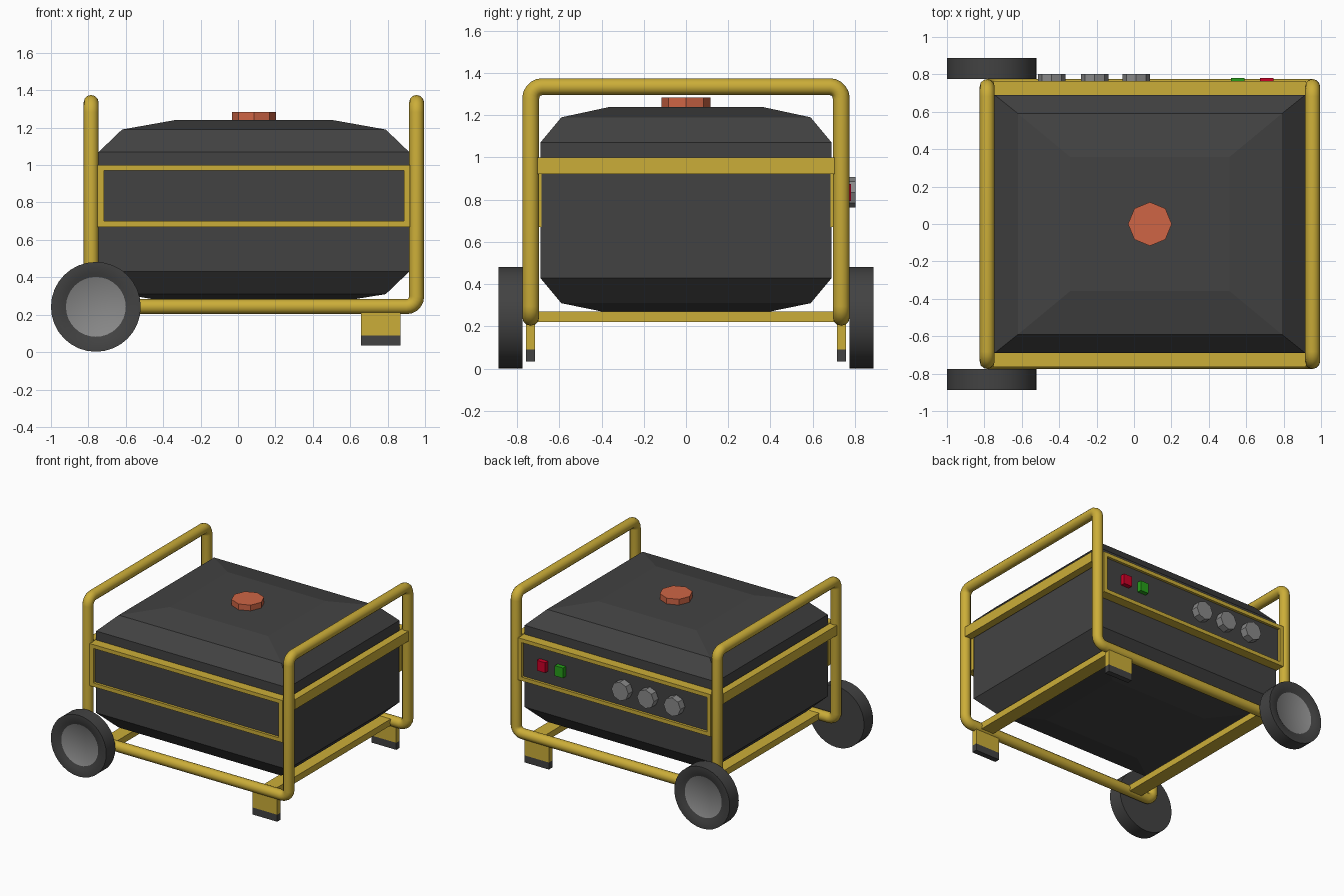
import bpy, bmesh, math
from mathutils import Vector

if "Cube" in bpy.data.objects:
    bpy.data.objects.remove(bpy.data.objects["Cube"])


def mat(name, rgb):
    m = bpy.data.materials.new(name)
    m.diffuse_color = (*rgb, 1)
    m.use_nodes = True
    m.node_tree.nodes["Principled BSDF"].inputs["Base Color"].default_value = m.diffuse_color
    return m


YELLOW = mat("yellow_paint", (0.60, 0.42, 0.04))
DARK = mat("dark_shell", (0.055, 0.055, 0.055))
GREY = mat("grey_metal", (0.25, 0.25, 0.25))
ORANGE = mat("orange_cap", (0.62, 0.13, 0.06))
RED = mat("red", (0.6, 0.0, 0.02))
GREEN = mat("green", (0.02, 0.35, 0.01))


def place(axis, u, v, w):
    """Map section coordinates (u, v) at depth w: 'z' stacks up, 'y' stacks along y."""
    return Vector((u, v, w)) if axis == 'z' else Vector((u, w, v))


def loft(name, axis, rings, mats, bands=None, smooth=False):
    """Skin equal-length rings, cap both ends; bands gives a material slot per band, then end cap."""
    bm = bmesh.new()
    vs = [[bm.verts.new(place(axis, u, v, w)) for u, v in pts] for w, pts in rings]
    n = len(vs[0])
    bm.faces.new(vs[0])
    for k in range(len(vs) - 1):
        for i in range(n):
            j = (i + 1) % n
            f = bm.faces.new((vs[k][i], vs[k][j], vs[k + 1][j], vs[k + 1][i]))
            f.material_index = bands[k] if bands else 0
    cap = bm.faces.new(vs[-1])
    cap.material_index = bands[-1] if bands else 0
    bmesh.ops.recalc_face_normals(bm, faces=bm.faces)
    me = bpy.data.meshes.new(name)
    bm.to_mesh(me)
    bm.free()
    ob = bpy.data.objects.new(name, me)
    bpy.context.collection.objects.link(ob)
    for m in mats:
        me.materials.append(m)
    if smooth:
        shade(ob)
    return ob


def shade(ob):
    bpy.ops.object.select_all(action='DESELECT')
    ob.select_set(True)
    bpy.context.view_layer.objects.active = ob
    bpy.ops.object.shade_smooth_by_angle(angle=math.radians(40))


def rect(x0, x1, v0, v1):
    return [(x0, v0), (x1, v0), (x1, v1), (x0, v1)]


def circle(cx, cv, r, n):
    return [(cx + r * math.cos(math.tau * i / n), cv + r * math.sin(math.tau * i / n)) for i in range(n)]


def box(name, x, y, z, m):
    return loft(name, 'z', [(z[0], rect(*x, *y)), (z[1], rect(*x, *y))], [m])


# tubular frame: one closed pipe with rounded corners
XL, XR, Y, ZB, ZT, R = -0.785, 0.955, 0.735, 0.243, 1.335, 0.055
corners = [Vector(p) for p in (
    (XL, -Y, ZB), (XR, -Y, ZB), (XR, -Y, ZT), (XR, Y, ZT),
    (XR, Y, ZB), (XL, Y, ZB), (XL, Y, ZT), (XL, -Y, ZT))]
path = []
for i, c in enumerate(corners):
    a = (corners[i - 1] - c).normalized() * R
    b = (corners[(i + 1) % 8] - c).normalized() * R
    for k in range(6):
        t = math.pi / 2 * k / 5
        path.append(c + a * (1 - math.sin(t)) + b * (1 - math.cos(t)))
cu = bpy.data.curves.new("tube_frame", 'CURVE')
cu.dimensions = '3D'
cu.bevel_depth = 0.04
cu.bevel_resolution = 4
sp = cu.splines.new('POLY')
sp.points.add(len(path) - 1)
for p, co in zip(sp.points, path):
    p.co = (*co, 1)
sp.use_cyclic_u = True
cu.materials.append(YELLOW)
frame = bpy.data.objects.new("tube_frame", cu)
bpy.context.collection.objects.link(frame)
frame.select_set(True)
bpy.context.view_layer.objects.active = frame
bpy.ops.object.convert(target='MESH')
shade(bpy.context.view_layer.objects.active)

# engine housing with tapered top and bottom
CX = 0.085
sections = [(0.265, 0.425, 0.37), (0.31, 0.705, 0.59), (0.43, 0.83, 0.69),
            (1.07, 0.83, 0.69), (1.19, 0.705, 0.59), (1.24, 0.425, 0.358)]
loft("housing", 'z', [(z, rect(CX - hx, CX + hx, -hy, hy)) for z, hx, hy in sections], [DARK])

# fuel cap
loft("fuel_cap", 'z', [(1.23, circle(CX, 0, 0.117, 8)), (1.285, circle(CX, 0, 0.117, 8))], [ORANGE])

# cross bars under the housing and rails across both ends
for side, x in (("left", -0.605), ("right", 0.775)):
    box(side + "_cross_bar", (x - 0.055, x + 0.055), (-0.705, 0.705), (0.22, 0.27), YELLOW)
for side, x in (("left", XL), ("right", XR)):
    box(side + "_end_rail", (x - 0.03, x + 0.03), (-0.703, 0.703), (0.922, 1.0), YELLOW)

for side, s in (("front", -1), ("back", 1)):
    # framed side panel with a recessed dark face
    outer, inner = rect(-0.75, 0.92, 0.67, 1.0), rect(-0.717, 0.888, 0.70, 0.97)
    loft(side + "_panel", 'y', [(s * 0.685, outer), (s * 0.765, outer), (s * 0.765, inner), (s * 0.745, inner)],
         [YELLOW, DARK], [0, 0, 0, 1])
    # foot with rubber pad
    ys = sorted((s * 0.715, s * 0.758))
    box(side + "_foot", (0.657, 0.87), ys, (0.09, 0.243), YELLOW)
    box(side + "_foot_pad", (0.657, 0.87), ys, (0.035, 0.09), DARK)
    # wheel: tyre, rim step and hub disc
    prof = [(0.775, 0.24), (0.887, 0.24), (0.887, 0.182), (0.872, 0.16)]
    loft(side + "_wheel", 'y', [(s * w, circle(-0.76, 0.242, r, 32)) for w, r in prof],
         [DARK, GREY], [0, 0, 0, 1], smooth=True)

# outlets and switches on the back panel
for i, x in enumerate((-0.44, -0.21, 0.012)):
    loft(f"outlet_{i + 1}", 'y', [(w, circle(x, 0.835, 0.073, 8)) for w in (0.74, 0.802)], [GREY])
for name, x, m in (("green_switch", 0.555, GREEN), ("red_switch", 0.71, RED)):
    box(name, (x - 0.036, x + 0.036), (0.74, 0.78), (0.795, 0.875), m)
